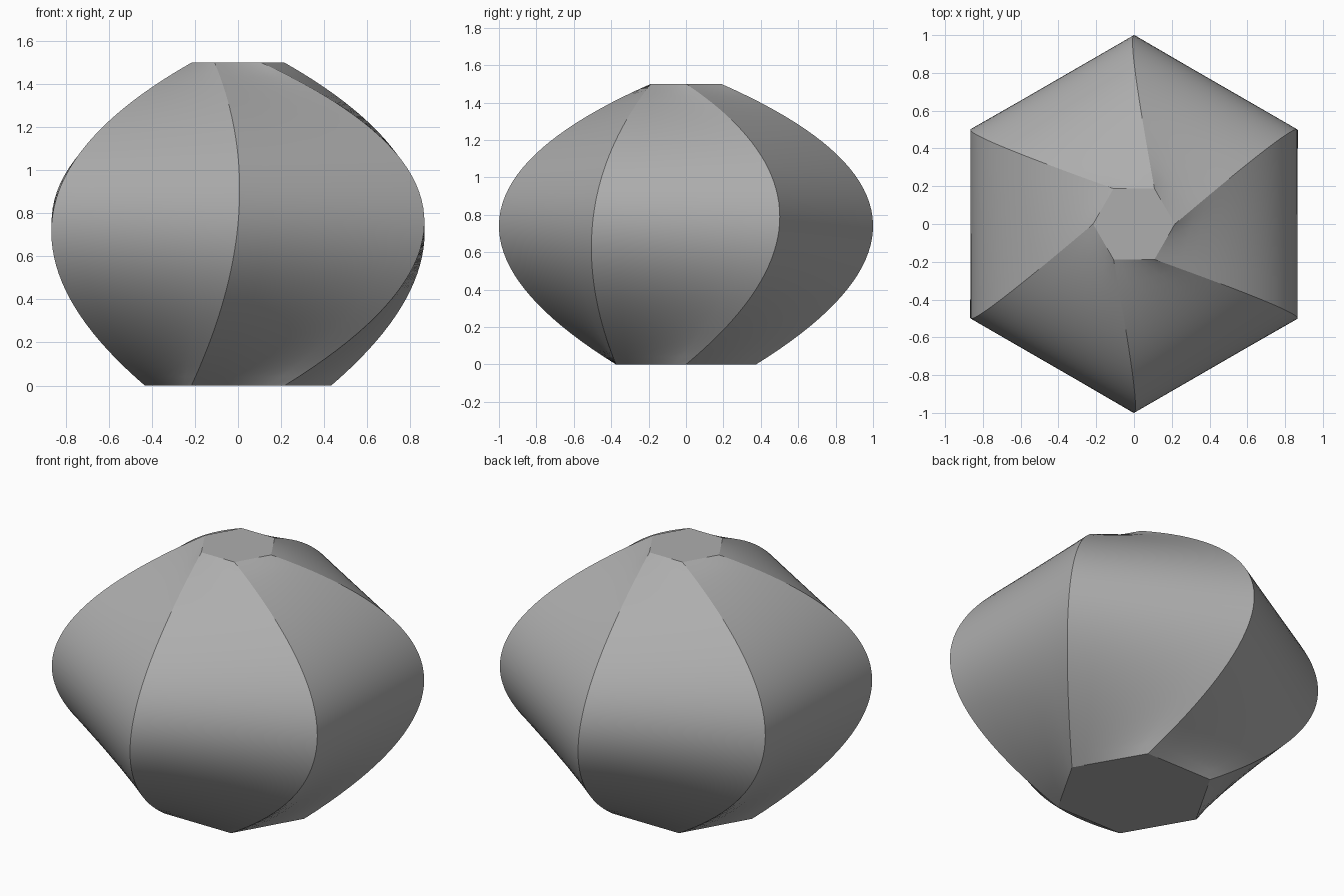
import bpy
import bmesh
from math import cos, sin, radians
from mathutils import Vector

if "Cube" in bpy.data.objects:
    bpy.data.objects.remove(bpy.data.objects["Cube"], do_unlink=True)

SIDES, ROWS, COLS = 6, 40, 6
# three guiding hexagons: radius, turn in degrees, height
HEXAGONS = [(0.433, 0, 0.0), (1.0, 30, 0.75), (0.2165, 0, 1.5)]

grey = bpy.data.materials.new("plain grey")
grey.use_nodes = True
colour = (0.42, 0.42, 0.42, 1)
grey.diffuse_color = colour
grey.node_tree.nodes["Principled BSDF"].inputs["Base Color"].default_value = colour


def corner(k, level):
    r, turn, z = HEXAGONS[level]
    a = radians(60 * k + turn)
    return Vector((r * cos(a), r * sin(a), z))


def ridge(k, t):
    """Parabola through the matching corners of the three hexagons."""
    low, mid, top = (corner(k, i) for i in range(3))
    d = (mid - low).length
    m = d / (d + (top - mid).length)
    return (low * ((t - m) * (t - 1) / m) + mid * (t * (t - 1) / (m * (m - 1)))
            + top * (t * (t - m) / (1 - m)))


# rings of points, straight between neighbouring ridges
bm = bmesh.new()
rings = []
for row in range(ROWS + 1):
    ends = [ridge(k, row / ROWS) for k in range(SIDES)]
    rings.append([bm.verts.new(ends[k].lerp(ends[(k + 1) % SIDES], c / COLS))
                  for k in range(SIDES) for c in range(COLS)])

# curved side panels
n = SIDES * COLS
for a, b in zip(rings, rings[1:]):
    for i in range(n):
        j = (i + 1) % n
        bm.faces.new((a[i], a[j], b[j], b[i])).smooth = True

# flat ends
bm.faces.new(rings[0][::-1])
bm.faces.new(rings[-1])

# sharp ridges and rims
for ring in (rings[0], rings[-1]):
    for i in range(n):
        bm.edges.get((ring[i], ring[(i + 1) % n])).smooth = False
for a, b in zip(rings, rings[1:]):
    for i in range(0, n, COLS):
        bm.edges.get((a[i], b[i])).smooth = False

mesh = bpy.data.meshes.new("twisted_body")
bm.to_mesh(mesh)
bm.free()
mesh.materials.append(grey)
body = bpy.data.objects.new("twisted_body", mesh)
bpy.context.collection.objects.link(body)
